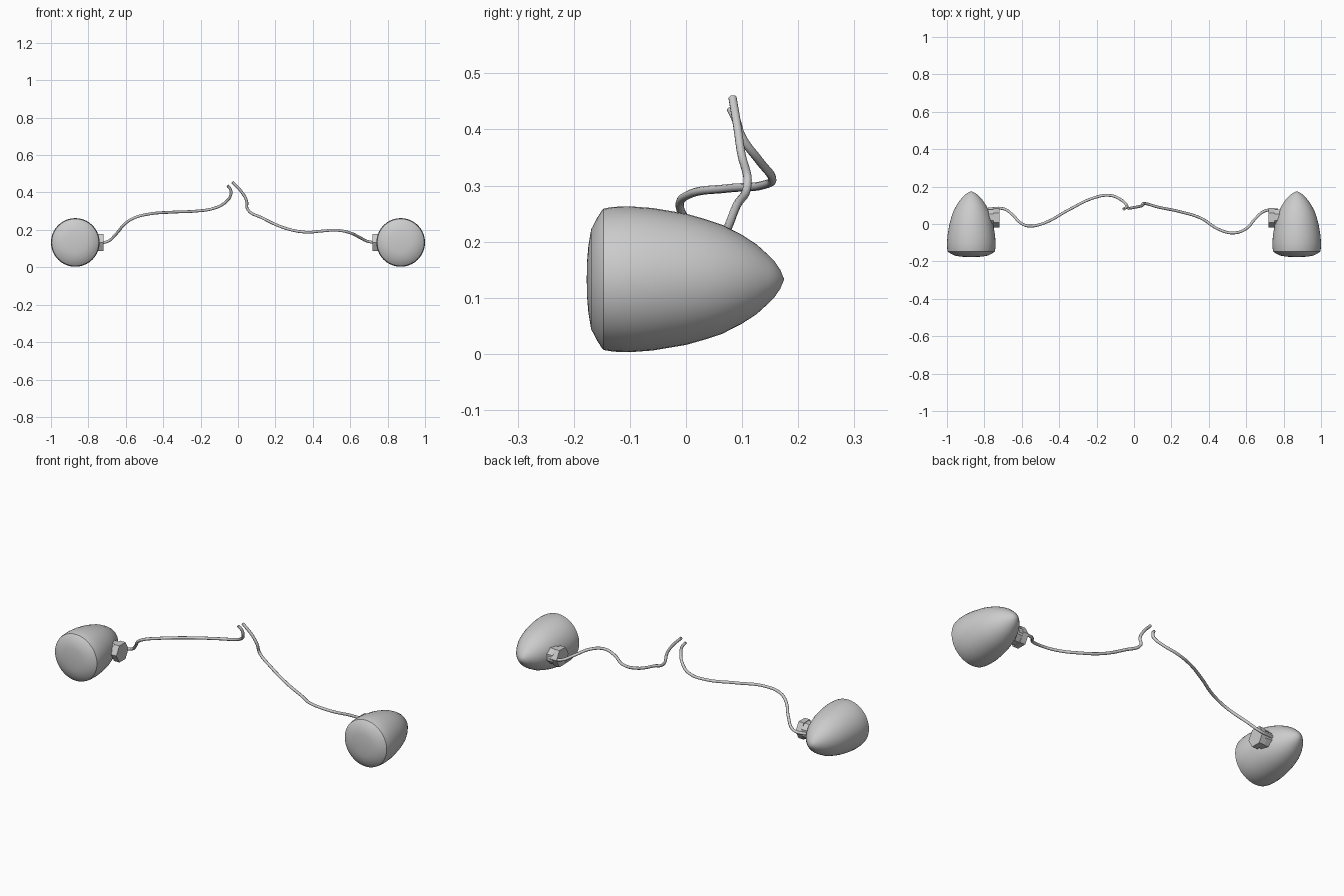
import bpy, bmesh, math
from mathutils import Vector

if "Cube" in bpy.data.objects:
    bpy.data.objects.remove(bpy.data.objects["Cube"])

CZ = 0.133


def finish(name, bm, angle=35):
    bmesh.ops.recalc_face_normals(bm, faces=bm.faces)
    me = bpy.data.meshes.new(name)
    bm.to_mesh(me)
    bm.free()
    ob = bpy.data.objects.new(name, me)
    bpy.context.collection.objects.link(ob)
    bpy.ops.object.select_all(action='DESELECT')
    bpy.context.view_layer.objects.active = ob
    ob.select_set(True)
    bpy.ops.object.shade_smooth_by_angle(angle=math.radians(angle))
    return ob


def lathe(name, profile, x, seg=40):
    """Spin (y, radius) points about the lamp's y axis."""
    bm = bmesh.new()
    vs = [bm.verts.new((x + r, y, CZ)) for y, r in profile]
    edges = [bm.edges.new(p) for p in zip(vs, vs[1:])]
    bmesh.ops.spin(bm, geom=vs + edges, cent=(x, 0, CZ), axis=(0, 1, 0),
                   angle=math.tau, steps=seg)
    bmesh.ops.remove_doubles(bm, verts=bm.verts, dist=0.0004)
    return finish(name, bm)


def prism(name, x0, x1, r, y, sides=6, turn=0.0):
    """Faceted plug running along x."""
    bm = bmesh.new()
    rings = []
    for x in (x0, x1):
        rings.append([bm.verts.new((x, y + r * math.cos(turn + math.tau * i / sides),
                                    CZ + r * math.sin(turn + math.tau * i / sides)))
                      for i in range(sides)])
    for i in range(sides):
        j = (i + 1) % sides
        bm.faces.new((rings[0][i], rings[0][j], rings[1][j], rings[1][i]))
    bm.faces.new(rings[0])
    bm.faces.new(rings[1])
    return finish(name, bm, 20)


def cable(name, points):
    cu = bpy.data.curves.new(name, 'CURVE')
    cu.dimensions = '3D'
    cu.bevel_depth = 0.0075
    cu.bevel_resolution = 3
    cu.use_fill_caps = True
    sp = cu.splines.new('BEZIER')
    sp.resolution_u = 6
    sp.bezier_points.add(len(points) - 1)
    for bp, p in zip(sp.bezier_points, points):
        bp.co = Vector(p)
        bp.handle_left_type = bp.handle_right_type = 'AUTO'
    ob = bpy.data.objects.new(name, cu)
    bpy.context.collection.objects.link(ob)


# Bullet shell, and the domed lens with its rim
shell = [(-0.147, 0.126), (-0.13, 0.129), (-0.1, 0.13), (-0.06, 0.127), (0.0, 0.117),
         (0.035, 0.107), (0.065, 0.097), (0.1, 0.079), (0.126, 0.062), (0.147, 0.043),
         (0.157, 0.033), (0.168, 0.017), (0.175, 0)]
lens = [(-0.177, 0), (-0.1765, 0.03), (-0.174, 0.06), (-0.169, 0.089),
        (-0.158, 0.11), (-0.149, 0.124), (-0.147, 0.126)]

for side, s in (("left", -1), ("right", 1)):
    lathe(side + "_lamp_shell", shell, s * 0.87)
    lathe(side + "_lamp_lens", lens, s * 0.87)
    # Mounting nut and the neck joining it to the shell
    prism(side + "_mount_nut", s * 0.718, s * 0.75, 0.052, 0.034)
    prism(side + "_mount_neck", s * 0.745, s * 0.81, 0.046, 0.036, 8, math.pi / 8)

# Loose wires, each with its own bends
cable("left_wire", [
    (-0.78, 0.08, 0.133), (-0.70, 0.082, 0.137), (-0.65, 0.05, 0.18),
    (-0.605, 0.005, 0.232), (-0.56, -0.011, 0.262), (-0.48, 0.005, 0.284),
    (-0.35, 0.075, 0.295), (-0.22, 0.138, 0.301), (-0.13, 0.153, 0.315),
    (-0.07, 0.13, 0.345), (-0.038, 0.098, 0.39), (-0.04, 0.09, 0.415),
    (-0.055, 0.08, 0.437)])
cable("right_wire", [
    (0.77, 0.075, 0.133), (0.70, 0.07, 0.137), (0.65, 0.03, 0.16),
    (0.60, -0.025, 0.184), (0.53, -0.048, 0.198), (0.45, -0.027, 0.194),
    (0.36, 0.03, 0.188), (0.25, 0.065, 0.21), (0.13, 0.09, 0.264),
    (0.052, 0.11, 0.309), (0.046, 0.099, 0.355), (0.02, 0.092, 0.402),
    (-0.03, 0.083, 0.456)])
